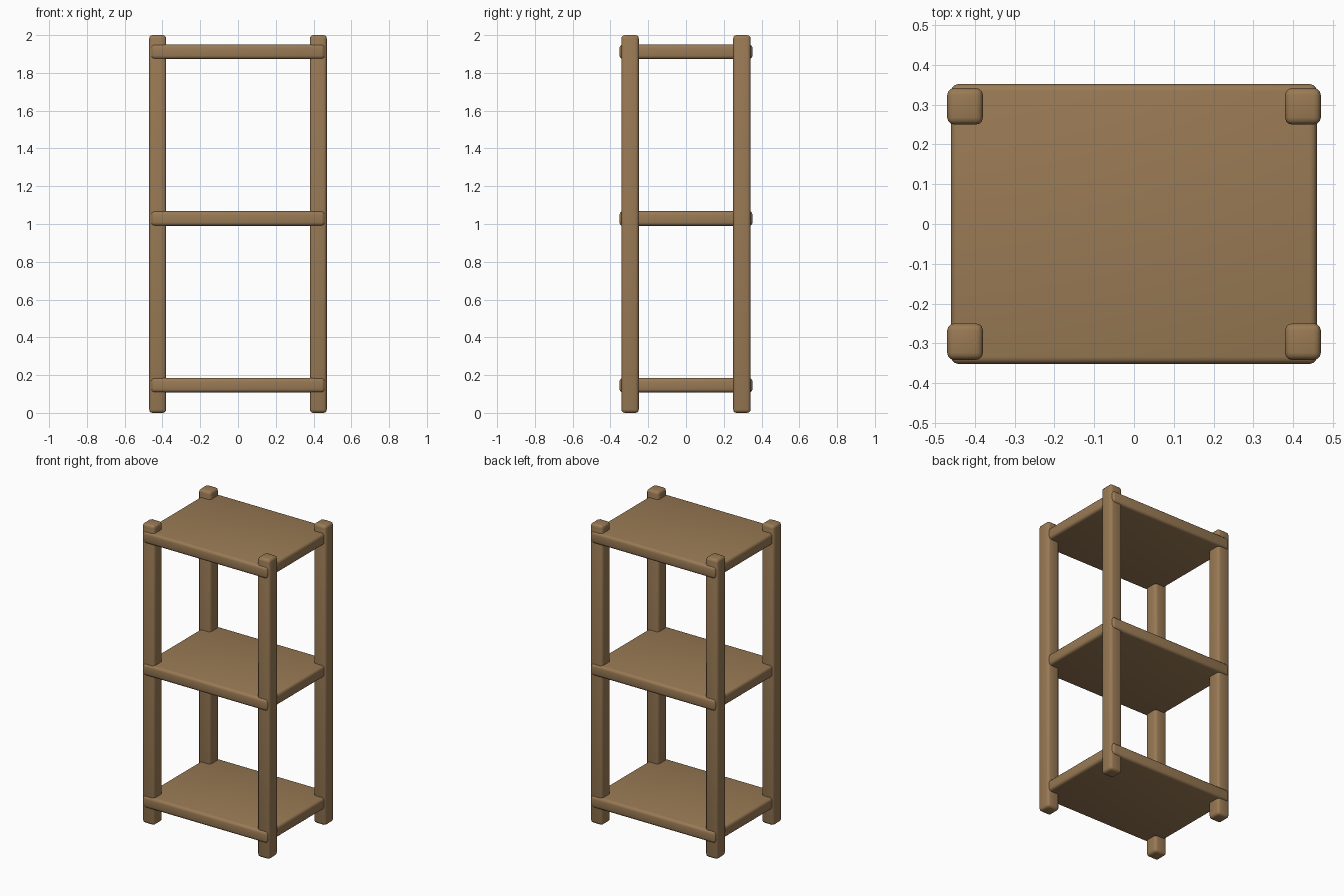
import bpy

if "Cube" in bpy.data.objects:
    bpy.data.objects.remove(bpy.data.objects["Cube"])

# single wood colour
wood = bpy.data.materials.new("brown wood")
wood.diffuse_color = (0.32, 0.195, 0.09, 1.0)
wood.use_nodes = True
wood.node_tree.nodes["Principled BSDF"].inputs["Base Color"].default_value = wood.diffuse_color


def rounded_box(name, center, size, radius):
    """Box with softly rounded edges."""
    bpy.ops.mesh.primitive_cube_add(size=1, location=center)
    ob = bpy.context.object
    ob.name = name
    ob.scale = size
    bpy.ops.object.transform_apply(location=False, rotation=False, scale=True)
    ob.data.materials.append(wood)
    bevel = ob.modifiers.new("rounded edges", 'BEVEL')
    bevel.width = radius
    bevel.segments = 3
    bpy.ops.object.shade_smooth()
    return ob


# four corner posts
for y_name, y in (("front", -0.296), ("back", 0.296)):
    for x_name, x in (("left", -0.425), ("right", 0.425)):
        rounded_box(f"{y_name}_{x_name}_post", (x, y, 1.0),
                    (0.09, 0.092, 2.0), 0.018)

# three shelves, passing slightly proud of the posts at front and back
for name, z in (("bottom_shelf", 0.147), ("middle_shelf", 1.029), ("top_shelf", 1.912)):
    rounded_box(name, (0, 0, z), (0.92, 0.704, 0.077), 0.018)
